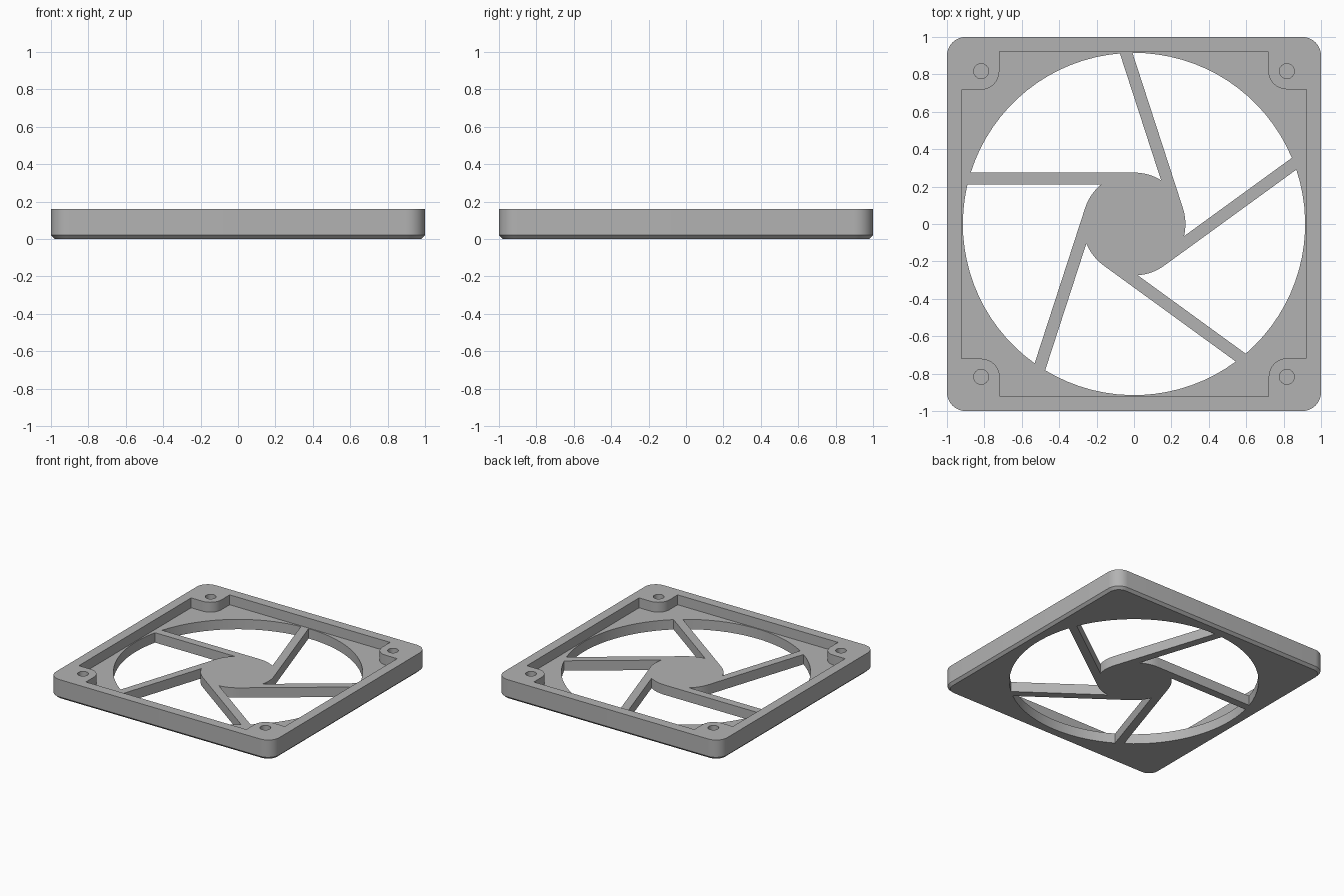
import bpy, bmesh
from math import sin, cos, asin, pi, radians, degrees

cube = bpy.data.objects.get("Cube")
if cube:
    bpy.data.objects.remove(cube, do_unlink=True)

HEIGHT, FLOOR, CHAMFER = 0.16, 0.08, 0.02
BORE, HUB, ARM_IN, ARM_OUT = 0.915, 0.275, 0.21, 0.275
RECESS, SCREW = 0.922, 0.817

grey = bpy.data.materials.new("plastic grey")
grey.use_nodes = True
grey.diffuse_color = (0.45, 0.45, 0.45, 1)
grey.node_tree.nodes["Principled BSDF"].inputs["Base Color"].default_value = grey.diffuse_color


def arc(r, start, end, steps, cx=0, cy=0):
    angles = [radians(start + (end - start) * i / steps) for i in range(steps + 1)]
    return [(cx + r * cos(a), cy + r * sin(a)) for a in angles]


def turn(points, angle):
    c, s = cos(radians(angle)), sin(radians(angle))
    return [(x * c - y * s, x * s + y * c) for x, y in points]


def rounded_square(half, r):
    m = half - r
    return [p for q in range(4) for p in turn(arc(r, 0, 90, 10, m, m), 90 * q)]


def loft(bm, rings):
    """Closed solid through (outline, height) rings."""
    loops = [[bm.verts.new((x, y, z)) for x, y in pts] for pts, z in rings]
    for a, b in zip(loops, loops[1:]):
        n = len(a)
        for i in range(n):
            bm.faces.new((a[i], a[(i + 1) % n], b[(i + 1) % n], b[i]))
    bm.faces.new(loops[0][::-1])
    bm.faces.new(loops[-1])


def solid(name, stacks):
    bm = bmesh.new()
    for rings in stacks:
        loft(bm, rings)
    bmesh.ops.recalc_face_normals(bm, faces=bm.faces)
    mesh = bpy.data.meshes.new(name)
    bm.to_mesh(mesh)
    bm.free()
    mesh.materials.append(grey)
    obj = bpy.data.objects.new(name, mesh)
    bpy.context.collection.objects.link(obj)
    return obj


# Outer block with rounded corners and a chamfered lower edge
frame = solid("fan_cover", [[
    (rounded_square(1 - CHAMFER, 0.1 - CHAMFER), 0),
    (rounded_square(1, 0.1), CHAMFER),
    (rounded_square(1, 0.1), HEIGHT)]])

# Recess outline, leaving a rounded screw boss in each corner
boss = [(RECESS, 0.72)] + arc(0.1, 270, 180, 8, SCREW, 0.82) + [(0.717, RECESS)]
recess = [p for q in range(4) for p in turn(boss, 90 * q)]
recess_cutter = solid("recess_cutter", [[(recess, FLOOR), (recess, 0.3)]])

# Five windows that leave the hub and its tangent arms standing
def edge_angle(offset, r):
    return 180 - degrees(asin(offset / r))

window = (arc(HUB, 90, edge_angle(ARM_IN, HUB) - 72, 8)
          + arc(BORE, edge_angle(ARM_IN, BORE) - 72, edge_angle(ARM_OUT, BORE), 16))
window_cutter = solid("window_cutter", [
    [(turn(window, 72 * k), -0.1), (turn(window, 72 * k), 0.12)] for k in range(5)])

# Blind screw holes
holes = [arc(0.04, 0, 345, 23, sx * SCREW, sy * SCREW) for sx in (-1, 1) for sy in (-1, 1)]
hole_cutter = solid("screw_hole_cutter", [[(h, FLOOR), (h, 0.3)] for h in holes])

# Apply the cuts, then remove the cutters
cutters = (recess_cutter, window_cutter, hole_cutter)
for cutter in cutters:
    cutter.hide_render = True
    mod = frame.modifiers.new(cutter.name, "BOOLEAN")
    mod.operation = "DIFFERENCE"
    mod.solver = "EXACT"
    mod.object = cutter
bpy.ops.object.select_all(action="DESELECT")
bpy.context.view_layer.objects.active = frame
frame.select_set(True)
for cutter in cutters:
    bpy.ops.object.modifier_apply(modifier=cutter.name)
    bpy.data.objects.remove(cutter, do_unlink=True)
bpy.ops.object.shade_smooth_by_angle(angle=radians(30))
